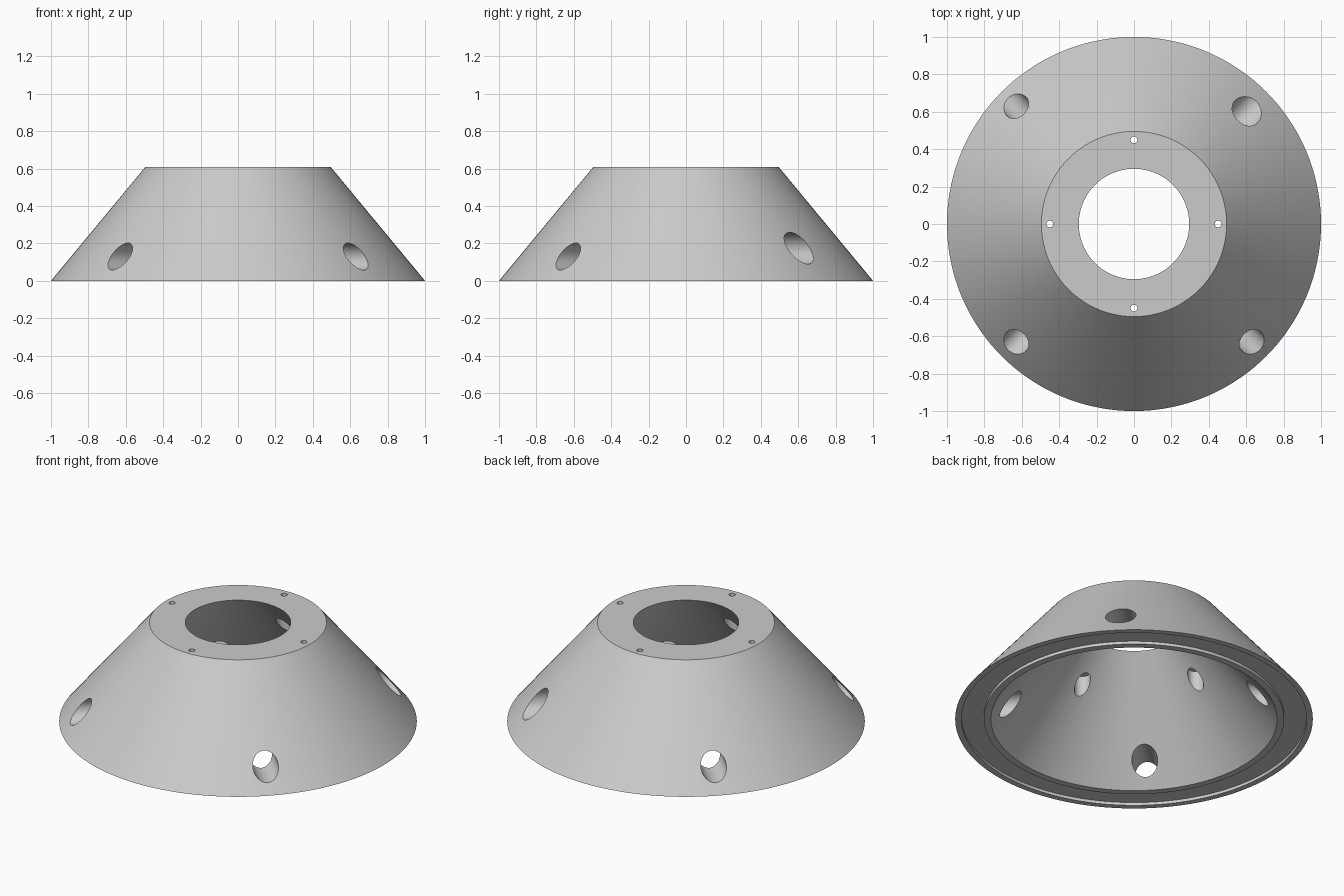
import bpy
import bmesh
from math import sin, cos, pi, radians
from mathutils import Matrix

cube = bpy.data.objects.get("Cube")
if cube:
    bpy.data.objects.remove(cube, do_unlink=True)

SEGMENTS = 144
HEIGHT = 0.61

grey = bpy.data.materials.new("light_grey")
grey.use_nodes = True
colour = (0.6, 0.6, 0.6, 1)
grey.diffuse_color = colour
grey.node_tree.nodes["Principled BSDF"].inputs["Base Color"].default_value = colour


def add_object(name, bm):
    bmesh.ops.recalc_face_normals(bm, faces=bm.faces)
    mesh = bpy.data.meshes.new(name)
    bm.to_mesh(mesh)
    bm.free()
    mesh.materials.append(grey)
    obj = bpy.data.objects.new(name, mesh)
    bpy.context.collection.objects.link(obj)
    return obj


def lathe(name, profile):
    """Revolve a closed (radius, z) profile around z."""
    bm = bmesh.new()
    rings = [[bm.verts.new((r * cos(2 * pi * i / SEGMENTS), r * sin(2 * pi * i / SEGMENTS), z))
              for i in range(SEGMENTS)] for r, z in profile]
    for a, b in zip(rings, rings[1:] + rings[:1]):
        for i in range(SEGMENTS):
            j = (i + 1) % SEGMENTS
            bm.faces.new((a[i], a[j], b[j], b[i]))
    return add_object(name, bm)


def drill(body, radius, depth, matrix):
    """Cut a round hole with a cylinder placed by the matrix."""
    bm = bmesh.new()
    bmesh.ops.create_cone(bm, cap_ends=True, segments=40, radius1=radius,
                          radius2=radius, depth=depth, matrix=matrix)
    cutter = add_object("drill_cutter", bm)
    cutter.hide_render = True
    mod = body.modifiers.new("hole", 'BOOLEAN')
    mod.operation = 'DIFFERENCE'
    mod.solver = 'EXACT'
    mod.object = cutter
    bpy.context.view_layer.objects.active = body
    bpy.ops.object.modifier_apply(modifier=mod.name)
    bpy.data.objects.remove(cutter, do_unlink=True)


# Hollow conical shell with a shallow ring groove in its base
shell = lathe("conical_shell", [
    (0.295, HEIGHT), (0.495, HEIGHT), (1.0, 0), (0.965, 0),
    (0.965, 0.018), (0.84, 0.018), (0.84, 0), (0.80, 0)])

# Level holes through the sloping wall; the back left one is larger
for quarter in range(4):
    radius, r, z = (0.085, 0.855, 0.175) if quarter == 0 else (0.072, 0.89, 0.13)
    turn = Matrix.Rotation(radians(45 + 90 * quarter), 4, 'Z')
    drill(shell, radius, 0.7, turn @ Matrix.Translation((r, 0, z))
          @ Matrix.Rotation(pi / 2, 4, 'Y'))

# Screw holes in the top rim, counterbored from inside
for quarter in range(4):
    turn = Matrix.Rotation(radians(90 * quarter), 4, 'Z')
    drill(shell, 0.018, 0.8, turn @ Matrix.Translation((0.45, 0, 0.5)))
    drill(shell, 0.045, 0.4, turn @ Matrix.Translation((0.45, 0, 0.3)))

bpy.ops.object.select_all(action='DESELECT')
shell.select_set(True)
bpy.context.view_layer.objects.active = shell
bpy.ops.object.shade_smooth_by_angle(angle=radians(30))
